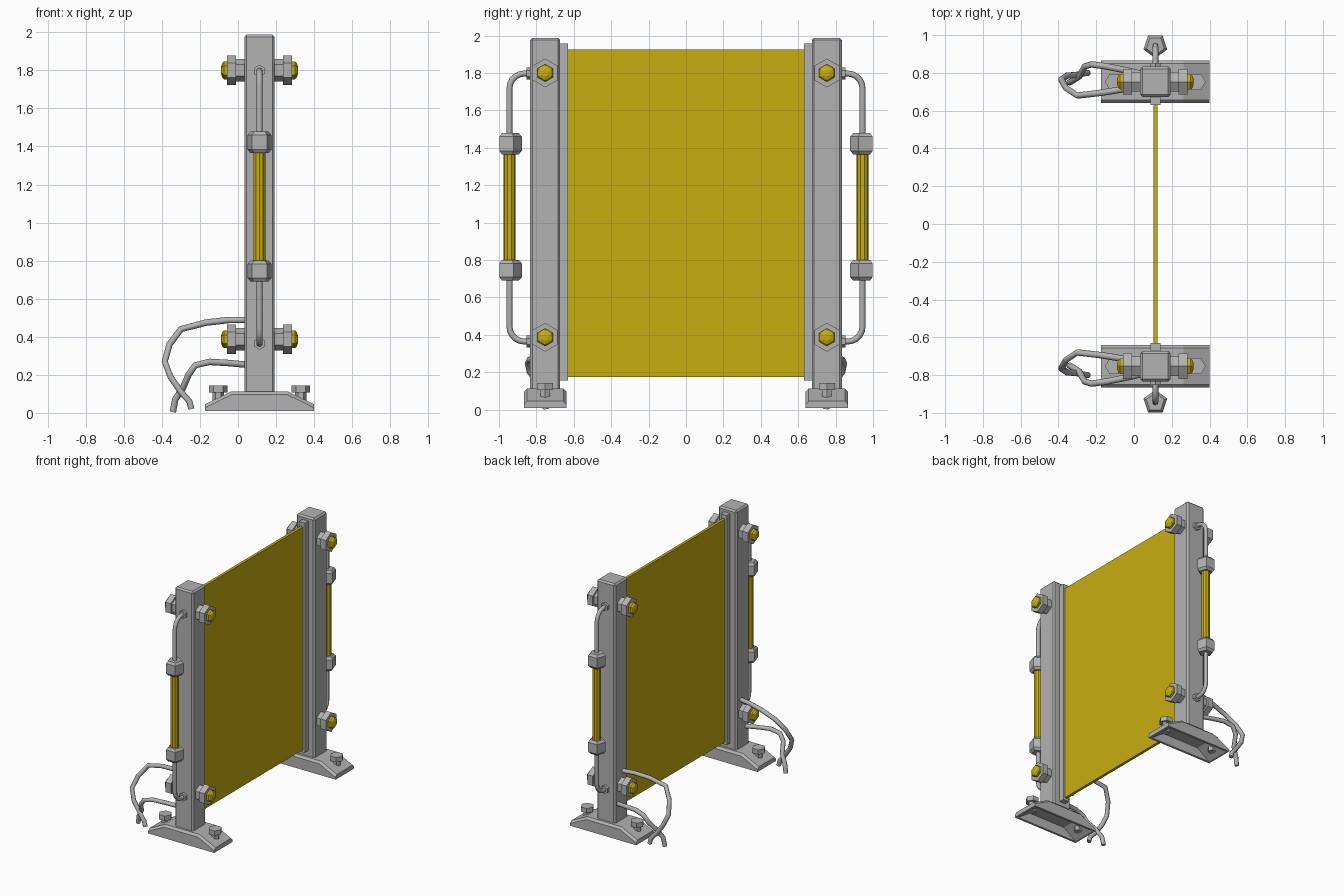
import bpy, bmesh, math
from mathutils import Vector, Matrix

cube = bpy.data.objects.get("Cube")
if cube:
    bpy.data.objects.remove(cube, do_unlink=True)


def material(name, rgb):
    m = bpy.data.materials.new(name)
    m.use_nodes = True
    m.diffuse_color = (*rgb, 1)
    m.node_tree.nodes["Principled BSDF"].inputs["Base Color"].default_value = (*rgb, 1)
    return m


GREY = material("steel grey", (0.45, 0.45, 0.45))
YELLOW = material("warning yellow", (0.58, 0.42, 0.005))
CX, CY = 0.113, 0.753      # post centre
HALF = 0.08                # post half width
PIPE_Y = 0.944


def finish(name, bm, mat):
    bmesh.ops.recalc_face_normals(bm, faces=bm.faces)
    me = bpy.data.meshes.new(name)
    bm.to_mesh(me)
    bm.free()
    me.materials.append(mat)
    ob = bpy.data.objects.new(name, me)
    bpy.context.collection.objects.link(ob)
    return ob


def box(name, x, y, z, mat, bevel=0):
    """Box from (low, high) ranges, with optionally chamfered edges."""
    bm = bmesh.new()
    bmesh.ops.create_cube(bm, size=1)
    for v in bm.verts:
        v.co = [sum(r) / 2 + c * (r[1] - r[0]) for r, c in zip((x, y, z), v.co)]
    if bevel:
        bmesh.ops.bevel(bm, geom=bm.edges[:], offset=bevel, segments=1,
                        affect='EDGES', profile=0.5)
    return finish(name, bm, mat)


def turned(name, profile, sides, axis, origin, mat, turn=0.0):
    """Capped solid of rings (distance along axis, radius)."""
    axis = Vector(axis)
    side = Vector((0, 0, 1)) if abs(axis.z) < 0.5 else Vector((0, 1, 0))
    other = axis.cross(side)
    bm = bmesh.new()
    rings = []
    for t, r in profile:
        angles = [turn + math.tau * i / sides for i in range(sides)]
        rings.append([bm.verts.new(Vector(origin) + axis * t + r *
                      (side * math.cos(a) + other * math.sin(a))) for a in angles])
    for lo, hi in zip(rings, rings[1:]):
        for i in range(sides):
            j = (i + 1) % sides
            bm.faces.new((lo[i], lo[j], hi[j], hi[i]))
    bm.faces.new(rings[0][::-1])
    bm.faces.new(rings[-1])
    return finish(name, bm, mat)


def tube(name, points, radius, mat):
    """Round tube along a path."""
    cu = bpy.data.curves.new(name, 'CURVE')
    cu.dimensions = '3D'
    cu.bevel_depth = radius
    cu.bevel_resolution = 2
    cu.use_fill_caps = True
    sp = cu.splines.new('POLY')
    sp.points.add(len(points) - 1)
    for p, co in zip(sp.points, points):
        p.co = (*co, 1)
    cu.materials.append(mat)
    ob = bpy.data.objects.new(name, cu)
    bpy.context.collection.objects.link(ob)
    bpy.ops.object.select_all(action='DESELECT')
    ob.select_set(True)
    bpy.context.view_layer.objects.active = ob
    bpy.ops.object.convert(target='MESH')
    bpy.ops.object.shade_smooth_by_angle(angle=math.radians(50))


def base(name, y):
    """Foot with sloping ends, hollow underneath."""
    outline = [(-0.287, 0.01), (-0.287, 0.045), (-0.15, 0.112),
               (0.15, 0.112), (0.287, 0.045), (0.287, 0.01)]
    bm = bmesh.new()
    face = bm.faces.new([bm.verts.new((CX + x, y - 0.113, z)) for x, z in outline])
    ext = bmesh.ops.extrude_face_region(bm, geom=[face])
    bmesh.ops.translate(bm, vec=(0, 0.226, 0),
                        verts=[g for g in ext["geom"] if isinstance(g, bmesh.types.BMVert)])
    bmesh.ops.recalc_face_normals(bm, faces=bm.faces)
    long_edges = [e for e in bm.edges if abs(e.verts[0].co.y - e.verts[1].co.y) < 0.01
                  and max(v.co.z for v in e.verts) > 0.05]
    bmesh.ops.bevel(bm, geom=long_edges, offset=0.016, segments=1,
                    affect='EDGES', profile=0.5)
    bm.normal_update()
    bottom = min(bm.faces, key=lambda f: f.calc_center_median().z)
    bmesh.ops.inset_region(bm, faces=[bottom], thickness=0.025)
    roof = bmesh.ops.extrude_discrete_faces(bm, faces=[bottom])["faces"][0]
    for v in roof.verts:
        v.co.z = 0.085
        v.co.x = CX + (v.co.x - CX) * 0.6
    finish(name, bm, GREY)


# Panel between the posts
box("panel", (CX - 0.011, CX + 0.011), (-0.64, 0.64), (0.175, 1.925), YELLOW)

for s, label in ((-1, "front"), (1, "back")):
    y = s * CY

    # Post, foot and the rail that grips the panel
    box(label + "_post", (CX - HALF, CX + HALF), (y - HALF, y + HALF),
        (0.1, 1.988), GREY, 0.012)
    base(label + "_base", y)
    box(label + "_rail", (CX - 0.026, CX + 0.026),
        sorted((s * 0.63, s * 0.68)), (0.155, 1.957), GREY)

    # Anchor bolts in the foot
    for dx in (-0.217, 0.217):
        turned(label + "_anchor_bolt", [(0.03, 0.03), (0.106, 0.03), (0.106, 0.049),
               (0.143, 0.049)], 6, (0, 0, 1), (CX + dx, y, 0), GREY, math.pi / 6)

    # Cross bolts through the post, with yellow domed ends
    for z in (0.387, 1.8):
        for d in (-1, 1):
            at, axis = (CX, y, z), (d, 0, 0)
            turned(label + "_bolt_nut", [(0.07, 0.06), (0.123, 0.06), (0.123, 0.077),
                   (0.17, 0.077)], 6, axis, at, GREY)
            turned(label + "_bolt_cap", [(0.16, 0.047), (0.186, 0.047), (0.196, 0.038),
                   (0.202, 0.02)], 6, axis, at, YELLOW)

    # Bent pipe on the outer side, with its sockets
    bend, low, high = 0.08, 0.364, 1.797
    arc = [math.radians(a) for a in range(0, 91, 18)]
    corner = [(PIPE_Y - bend + bend * math.sin(a), bend - bend * math.cos(a)) for a in arc]
    path = [(0.8, 0)] + corner
    points = [(CX, s * py, high - dz) for py, dz in path]
    points += [(CX, s * py, low + dz) for py, dz in reversed(path)]
    tube(label + "_pipe", points, 0.016, GREY)
    for z in (low, high):
        turned(label + "_pipe_socket", [(0.07, 0.032), (0.1, 0.032)], 6,
               (0, s, 0), (CX, y, z), GREY)

    # Yellow lamp tube held by two five-sided collars
    lamp = (CX, s * PIPE_Y, 0)
    turned(label + "_lamp_tube", [(0.75, 0.032), (1.42, 0.032)], 10, (0, 0, 1), lamp, YELLOW)
    for z0, z1 in ((0.69, 0.80), (1.365, 1.478)):
        turned(label + "_lamp_collar", [(z0, 0.05), (z0 + 0.018, 0.066), (z1 - 0.018, 0.066),
               (z1, 0.05)], 5, (0, 0, 1), lamp, GREY, math.pi if s > 0 else 0)

    # Loose cables hanging from the post
    upper = [(0.06, 0.735, 0.488), (-0.05, 0.715, 0.488), (-0.17, 0.695, 0.474),
             (-0.3, 0.68, 0.44), (-0.36, 0.72, 0.36), (-0.385, 0.765, 0.27),
             (-0.355, 0.785, 0.19), (-0.3, 0.79, 0.11), (-0.255, 0.8, 0.06),
             (-0.245, 0.8, 0.02)]
    lower = [(0.06, 0.79, 0.252), (-0.05, 0.815, 0.262), (-0.15, 0.835, 0.268),
             (-0.225, 0.845, 0.25), (-0.26, 0.835, 0.2), (-0.29, 0.78, 0.13),
             (-0.33, 0.755, 0.07), (-0.342, 0.75, 0.005)]
    for part, pts in (("_upper_cable", upper), ("_lower_cable", lower)):
        tube(label + part, [(px, s * py, pz) for px, py, pz in pts], 0.017, GREY)
